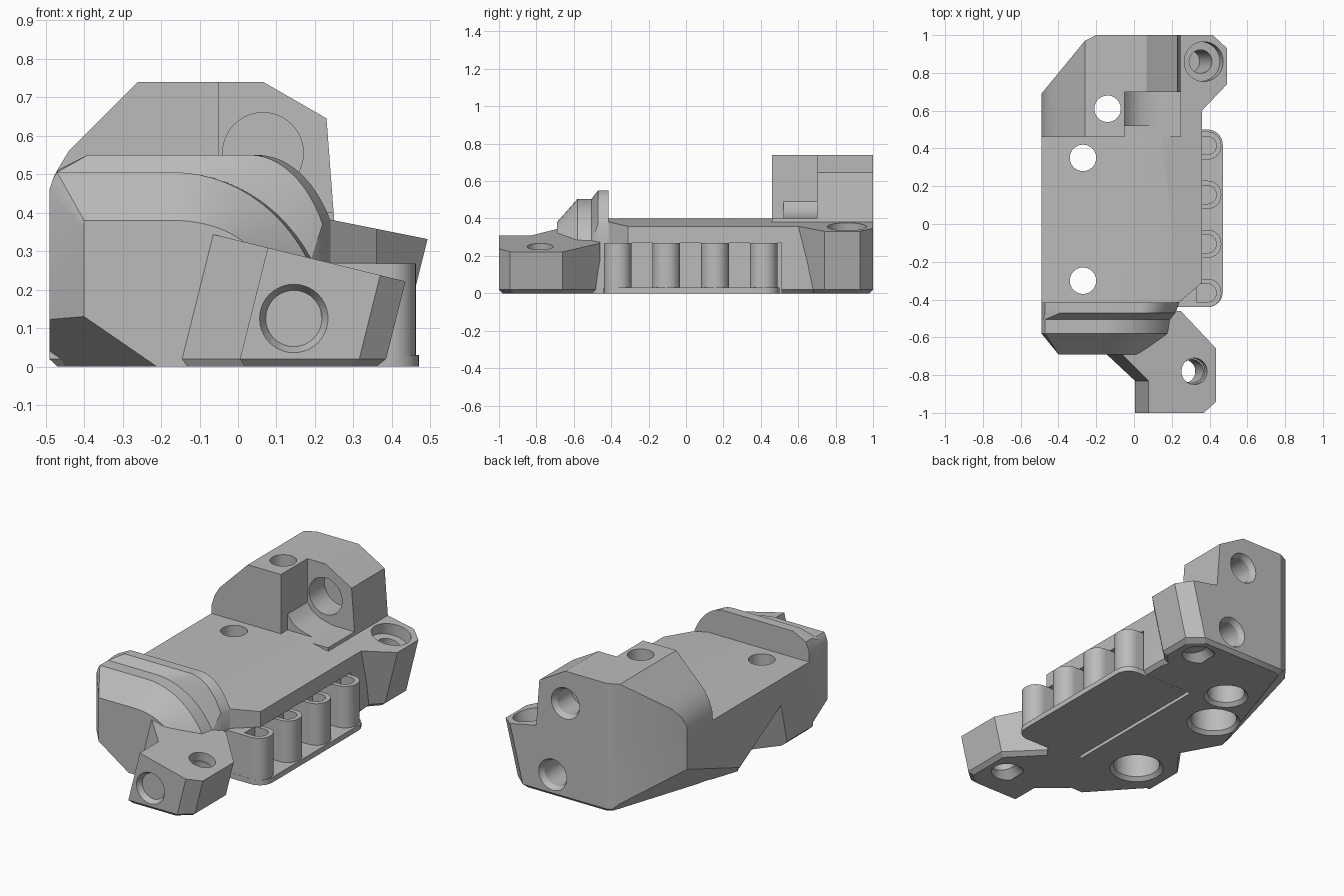
import bpy, bmesh
from math import sin, cos, pi, radians
from mathutils import Vector

if "Cube" in bpy.data.objects:
    bpy.data.objects.remove(bpy.data.objects["Cube"])

grey = bpy.data.materials.new("plain_grey")
grey.use_nodes = True
COLOUR = (0.5, 0.5, 0.5, 1)
grey.diffuse_color = COLOUR
grey.node_tree.nodes["Principled BSDF"].inputs["Base Color"].default_value = COLOUR


def finish(bm, name):
    bmesh.ops.recalc_face_normals(bm, faces=bm.faces)
    mesh = bpy.data.meshes.new(name)
    bm.to_mesh(mesh)
    bm.free()
    mesh.materials.append(grey)
    ob = bpy.data.objects.new(name, mesh)
    bpy.context.collection.objects.link(ob)
    return ob


def loft(name, loops, planes=()):
    """Closed solid through matching loops, trimmed by (point, outward normal) planes."""
    bm = bmesh.new()
    rings = [[bm.verts.new(p) for p in loop] for loop in loops]
    n = len(rings[0])
    for a, b in zip(rings, rings[1:]):
        for i in range(n):
            j = (i + 1) % n
            bm.faces.new((a[i], a[j], b[j], b[i]))
    bm.faces.new(rings[0])
    bm.faces.new(rings[-1])
    for point, normal in planes:
        bmesh.ops.bisect_plane(bm, geom=bm.verts[:] + bm.edges[:] + bm.faces[:],
                               plane_co=point, plane_no=normal, clear_outer=True)
        bmesh.ops.holes_fill(bm, edges=bm.edges[:], sides=0)
    return finish(bm, name)


def prism(name, plan, z0, z1, planes=()):
    return loft(name, [[(x, y, z) for x, y in plan] for z in (z0, z1)], planes)


def foot(plan, inset=0.02):
    """Two lower loops that give the base its small chamfer."""
    cx = sum(p[0] for p in plan) / len(plan)
    cy = sum(p[1] for p in plan) / len(plan)
    def pull(v, c):
        return v + max(-inset, min(inset, (c - v) * 0.15))
    return [[(pull(x, cx), pull(y, cy), 0) for x, y in plan],
            [(x, y, inset) for x, y in plan]]


def box(name, x0, x1, y0, y1, z0, z1):
    return prism(name, [(x0, y0), (x1, y0), (x1, y1), (x0, y1)], z0, z1)


def rod(start, end, r0, r1=None):
    """Round cutter between two points."""
    start, end = Vector(start), Vector(end)
    axis = end - start
    bm = bmesh.new()
    bmesh.ops.create_cone(bm, cap_ends=True, segments=40, radius1=r0,
                          radius2=r0 if r1 is None else r1, depth=axis.length)
    bmesh.ops.transform(bm, verts=bm.verts,
                        matrix=axis.to_track_quat("Z", "Y").to_matrix().to_4x4())
    bmesh.ops.translate(bm, verts=bm.verts, vec=(start + end) / 2)
    return finish(bm, "cutter")


def combine(target, tool, operation):
    tool.hide_render = True
    mod = target.modifiers.new("join", "BOOLEAN")
    mod.object, mod.operation, mod.solver = tool, operation, "EXACT"
    bpy.context.view_layer.objects.active = target
    bpy.ops.object.modifier_apply(modifier=mod.name)
    bpy.data.objects.remove(tool)


def plane_through(a, b, c, outward):
    a, b, c = Vector(a), Vector(b), Vector(c)
    n = (b - a).cross(c - a)
    return a, n if n.dot(Vector(outward)) > 0 else -n


# Trims for the lower corners
rear_trim = plane_through((-.2, 1, 0), (-.49, .67, .2), (-.38, .45, 0), (-1, 0, -1))
front_trim = plane_through((-.4, -.69, .13), (-.24, -.69, .02), (-.46, -.45, .02), (-1, -1, -1))

# Main slab, with its right edge sloping down
slab_plan = [(-.49, -.45), (.2, -.45), (.24, -.415), (.36, -.31), (.36, .65), (.3, .95),
             (.25, 1), (-.2, 1), (-.26, .97), (-.49, .69)]
body = loft("body", foot(slab_plan) + [[(x, y, .4) for x, y in slab_plan]],
            [rear_trim, ((.15, 0, .4), (.2, 0, 1))])

# Pocket under the right side
combine(body, box("cutter", .03, .6, -.46, .51, -.1, .27), "DIFFERENCE")


# Curved front lip
def lip_section(y, left, top, xa, xr, zr):
    arc = []
    full = radians(60)
    for i in range(13):
        t = full * i / 12
        arc.append((xa + (xr - xa) * sin(t) / sin(full),
                    top - (top - zr) * (1 - cos(t)) / (1 - cos(full))))
    pts = [(left[0][0], 0)] + left + arc + [(xr, 0)]
    return [(x, y, z) for x, z in pts]


high = [(-.49, .46), (-.47, .51), (-.39, .55)]
mid = [(-.49, .46), (-.48, .49), (-.47, .505)]
low = [(-.4, .36), (-.4, .37), (-.4, .38)]
lip = loft("front_lip", [lip_section(-.415, high, .55, .05, .24, .38),
                         lip_section(-.47, high, .55, .03, .22, .37),
                         lip_section(-.505, mid, .505, -.17, .19, .28),
                         lip_section(-.58, mid, .505, -.17, .18, .28),
                         lip_section(-.69, low, .38, -.17, .03, .31)], [front_trim])
combine(body, lip, "UNION")


# Leaning ears with sloping tops
def ear(name, plan, height, slope, lean=.25):
    top = []
    for u, y in plan:
        x = (u + lean * height) / (1 + lean * slope)
        top.append((x, y, height - slope * x))
    lower = foot(plan)
    lower[1] = [(x + lean * z, y, z) for x, y, z in lower[1]]
    return loft(name, lower + [top])


combine(body, ear("front_ear", [(0, -1), (.31, -1), (.38, -.94), (.38, -.66), (.18, -.46),
                                (-.15, -.46), (-.15, -.69), (0, -.83)], .328, .245), "UNION")
combine(body, ear("rear_ear", [(.05, 1), (.33, 1), (.41, .93), (.41, .74), (.19, .52),
                               (.05, .52)], .43, .2), "UNION")

# Rear tower with a cut-out in its front right
profile = [(-.49, .3), (-.49, .45), (-.47, .51), (-.44, .56), (-.4, .6), (-.26, .74),
           (.065, .74), (.23, .645), (.25, .38), (.25, .3)]
tower = loft("rear_tower", [[(x, y, z) for x, z in profile] for y in (.46, 1)],
             [((-.49, .69, 0), (-.28, .23, 0)), ((-.26, .97, 0), (-.03, .06, 0))])
combine(tower, box("cutter", -.05, .5, .4, .7, .4, .9), "DIFFERENCE")
combine(body, tower, "UNION")
ramp = [(-.08, .39), (-.08, .49), (-.05, .49), (-.02, .45), (.03, .42), (.11, .4), (.11, .39)]
combine(body, loft("ramp", [[(x, y, z) for x, z in ramp] for y in (.52, .72)]), "UNION")

# Wedge notch in the left side
notch = bmesh.new()
for p in [(-.49, -.16, .25), (-.6, -.16, .25), (-.49, .24, .02), (-.6, .24, .02),
          (-.49, .24, -.1), (-.6, .24, -.1), (-.49, -.22, -.1), (-.6, -.22, -.1),
          (-.49, -.22, 0), (-.34, -.03, 0), (-.34, -.03, -.1)]:
    notch.verts.new(p)
bmesh.ops.convex_hull(notch, input=notch.verts[:])
combine(body, finish(notch, "cutter"), "DIFFERENCE")

# Upright bolt holes, counterbored from below
cutters = []
for x, y, r in [(-.27, -.3, .125), (-.27, .35, .125), (-.14, .61, .1)]:
    cutters += [rod((x, y, -.1), (x, y, 1), .07), rod((x, y, -.1), (x, y, .2), r),
                rod((x, y, -.02), (x, y, .02), r + .04, r)]

# Leaning holes through the ears
for x, y, wide, start in [(.257, -.78, .07, .2), (.28, .86, .105, .29)]:
    def along(z):
        return (x + .25 * z, y, z)
    cutters += [rod(along(-.1), along(.5), .062), rod(along(start), along(1), wide),
                rod(along(-.02), along(.03), .1, .062)]

# Level holes: lower pair blind, upper one right through the tower
for x, z, mouth, end in [(.145, .125, -1, -.55), (.145, .125, 1, .6), (.065, .555, 1, .5)]:
    step = -.03 if mouth > 0 else .03
    cutters += [rod((x, mouth - step, z), (x, end, z), .073),
                rod((x, mouth - step, z), (x, mouth + step, z), .105, .073)]
cutters.append(rod((.065, .65, .555), (.065, .84, .555), .105))
for c in cutters:
    combine(body, c, "DIFFERENCE")


# Side rack: rounded plate, back wall and four hollow lobes
def rounded_end(x0, x1, y0, y1, r):
    pts = [(x0, y1), (x0, y0)]
    for cy, first in [(y0 + r, -pi / 2), (y1 - r, 0)]:
        for i in range(9):
            t = first + pi / 2 * i / 8
            pts.append((x1 - r + r * cos(t), cy + r * sin(t)))
    return pts


rack = prism("side_rack", rounded_end(.05, .47, -.44, .5, .08), 0, .03)
combine(rack, box("wall", .05, .28, -.43, .49, .02, .268), "UNION")
for y in (-.365, -.105, .155, .415):
    lobe = prism("lobe", rounded_end(.06, .462, y - .074, y + .074, .07), .02, .268)
    combine(rack, lobe, "UNION")
    hollow = prism("cutter", rounded_end(.33, .435, y - .048, y + .048, .045), .15, .4)
    combine(rack, hollow, "DIFFERENCE")

# Smooth the round parts, keep the edges sharp
for ob in (body, rack):
    bpy.ops.object.select_all(action="DESELECT")
    ob.select_set(True)
    bpy.context.view_layer.objects.active = ob
    bpy.ops.object.shade_smooth_by_angle(angle=radians(25))
